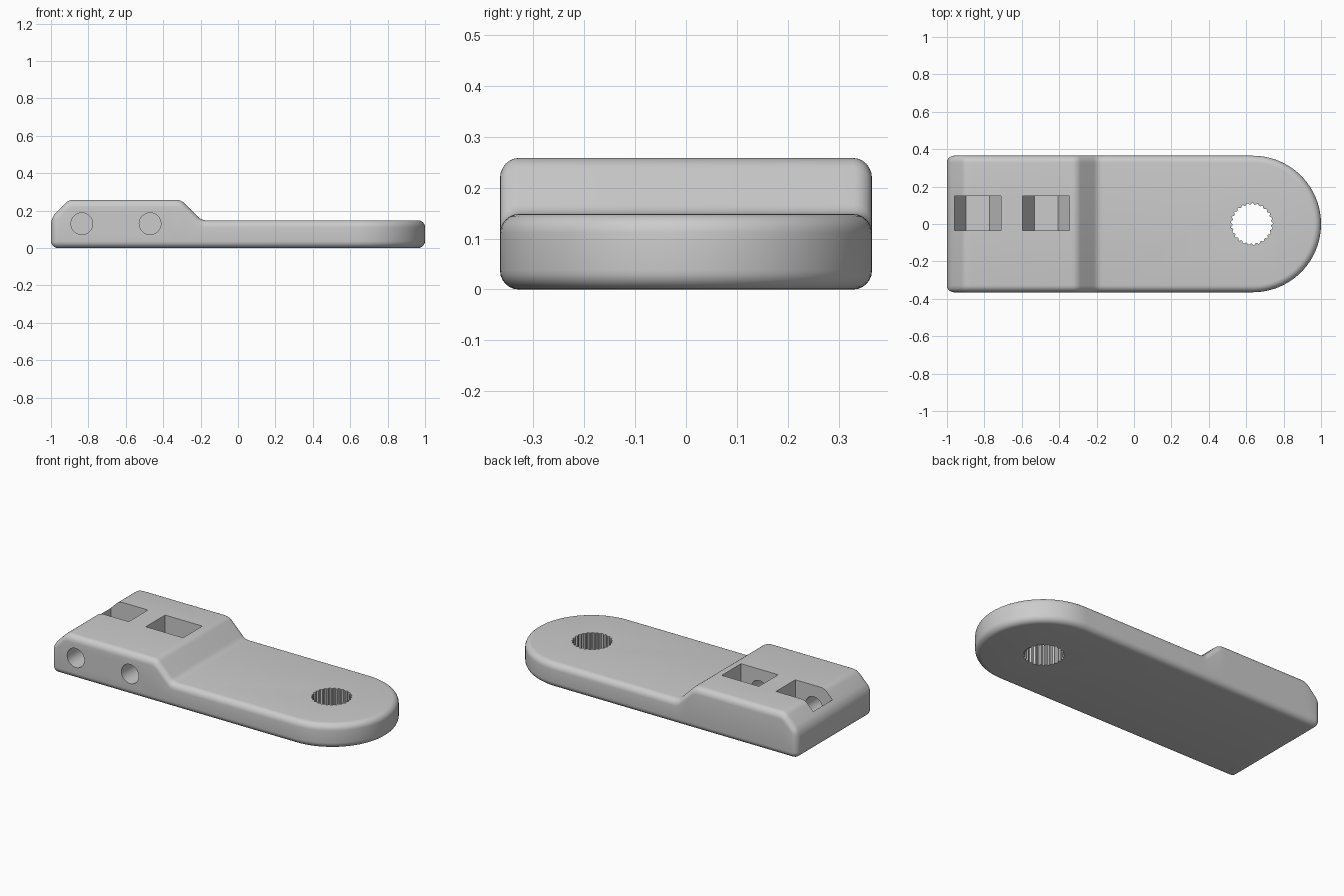
import bpy, bmesh, math
from mathutils import Vector

cube = bpy.data.objects.get("Cube")
if cube:
    bpy.data.objects.remove(cube, do_unlink=True)

HALF_W, TIP_X, FILLET = 0.365, 0.635, 0.037
HIGH, LOW = 0.258, 0.148
NUT_R, BOLT_Z = 0.125, 0.13

grey = bpy.data.materials.new("plain_grey")
grey.use_nodes = True
grey.diffuse_color = (0.6, 0.6, 0.6, 1)
grey.node_tree.nodes["Principled BSDF"].inputs["Base Color"].default_value = (0.6, 0.6, 0.6, 1)


def prism(bm, outline, offset):
    """Close an outline of 3D points and extrude it along offset."""
    face = bm.faces.new([bm.verts.new(p) for p in outline])
    out = bmesh.ops.extrude_face_region(bm, geom=[face])
    moved = [v for v in out["geom"] if isinstance(v, bmesh.types.BMVert)]
    bmesh.ops.translate(bm, verts=moved, vec=offset)
    bmesh.ops.recalc_face_normals(bm, faces=bm.faces[:])


def to_object(bm, name):
    mesh = bpy.data.meshes.new(name)
    bm.to_mesh(mesh)
    bm.free()
    mesh.materials.append(grey)
    obj = bpy.data.objects.new(name, mesh)
    bpy.context.collection.objects.link(obj)
    return obj


def cutter(name, outline, offset):
    bm = bmesh.new()
    prism(bm, outline, offset)
    obj = to_object(bm, name)
    obj.hide_render = True
    return obj


def top_profile():
    """Top line of the arm along x, with each corner rounded."""
    corners = [Vector(c) for c in ((-1, 0.163), (-0.905, HIGH), (-0.305, HIGH),
                                   (-0.195, LOW), (1, LOW))]
    line = [corners[0]]
    for a, b, c in zip(corners, corners[1:], corners[2:]):
        start = b + (a - b).normalized() * 0.027
        end = b + (c - b).normalized() * 0.027
        for i in range(7):
            t = i / 6
            line.append(start * (1 - t) ** 2 + b * 2 * t * (1 - t) + end * t * t)
    return line + [corners[-1]]


def height(x, line):
    for a, b in zip(line, line[1:]):
        if x <= b.x + 1e-5:
            return a.y + (b.y - a.y) * (x - a.x) / (b.x - a.x)
    return LOW


# Arm: plan outline with a round end, raised to follow the top line
N = 48
plan = [(-1, HALF_W, 0), (-1, -HALF_W, 0)]
for i in range(N + 1):
    a = math.pi * (i / N - 0.5)
    plan.append((TIP_X + HALF_W * math.cos(a), HALF_W * math.sin(a), 0))
bm = bmesh.new()
prism(bm, plan, (0, 0, LOW))
line = top_profile()
for p in line[1:-1]:
    bmesh.ops.bisect_plane(bm, geom=bm.verts[:] + bm.edges[:] + bm.faces[:],
                           plane_co=(p.x, 0, 0), plane_no=(1, 0, 0), dist=1e-5)
for v in bm.verts:
    if v.co.z > 0.01:
        v.co.z = height(v.co.x, line)
bm.normal_update()
arm = to_object(bm, "lever_arm")

# Rounded outer edges
bevel = arm.modifiers.new("rounding", "BEVEL")
bevel.width = FILLET
bevel.segments = 6
bevel.limit_method = "ANGLE"
bevel.angle_limit = math.radians(35)
bevel.use_clamp_overlap = False

cutters = []
# Nut pockets and the bolt holes that reach them from the front
for number, x in enumerate((-0.835, -0.47), 1):
    drop = NUT_R * math.sin(math.pi / 3)
    pocket = [(x - NUT_R, 0.4), (x - NUT_R, BOLT_Z), (x - NUT_R / 2, BOLT_Z - drop),
              (x + NUT_R / 2, BOLT_Z - drop), (x + NUT_R, BOLT_Z), (x + NUT_R, 0.4)]
    cutters.append(cutter(f"nut_pocket_{number}", [(px, -0.035, pz) for px, pz in pocket],
                          (0, 0.185, 0)))
    ring = [2 * math.pi * i / 40 for i in range(40)]
    cutters.append(cutter(f"bolt_hole_{number}",
                          [(x + 0.058 * math.cos(a), -0.5, BOLT_Z + 0.058 * math.sin(a))
                           for a in ring], (0, 0.55, 0)))

# Toothed shaft hole
TEETH = 25
spline = []
for i in range(TEETH * 4):
    a = 2 * math.pi * i / (TEETH * 4)
    r = 0.112 if i % 4 < 2 else 0.104
    spline.append((0.63 + r * math.cos(a), r * math.sin(a), -0.1))
cutters.append(cutter("shaft_hole", spline, (0, 0, 0.5)))

for c in cutters:
    cut = arm.modifiers.new(c.name, "BOOLEAN")
    cut.operation = "DIFFERENCE"
    cut.solver = "EXACT"
    cut.object = c

# Bake the cuts, then drop the cutters
bpy.ops.object.select_all(action="DESELECT")
arm.select_set(True)
bpy.context.view_layer.objects.active = arm
for name in [m.name for m in arm.modifiers]:
    bpy.ops.object.modifier_apply(modifier=name)
for c in cutters:
    bpy.data.objects.remove(c, do_unlink=True)
bpy.ops.object.shade_smooth_by_angle(angle=math.radians(30))
